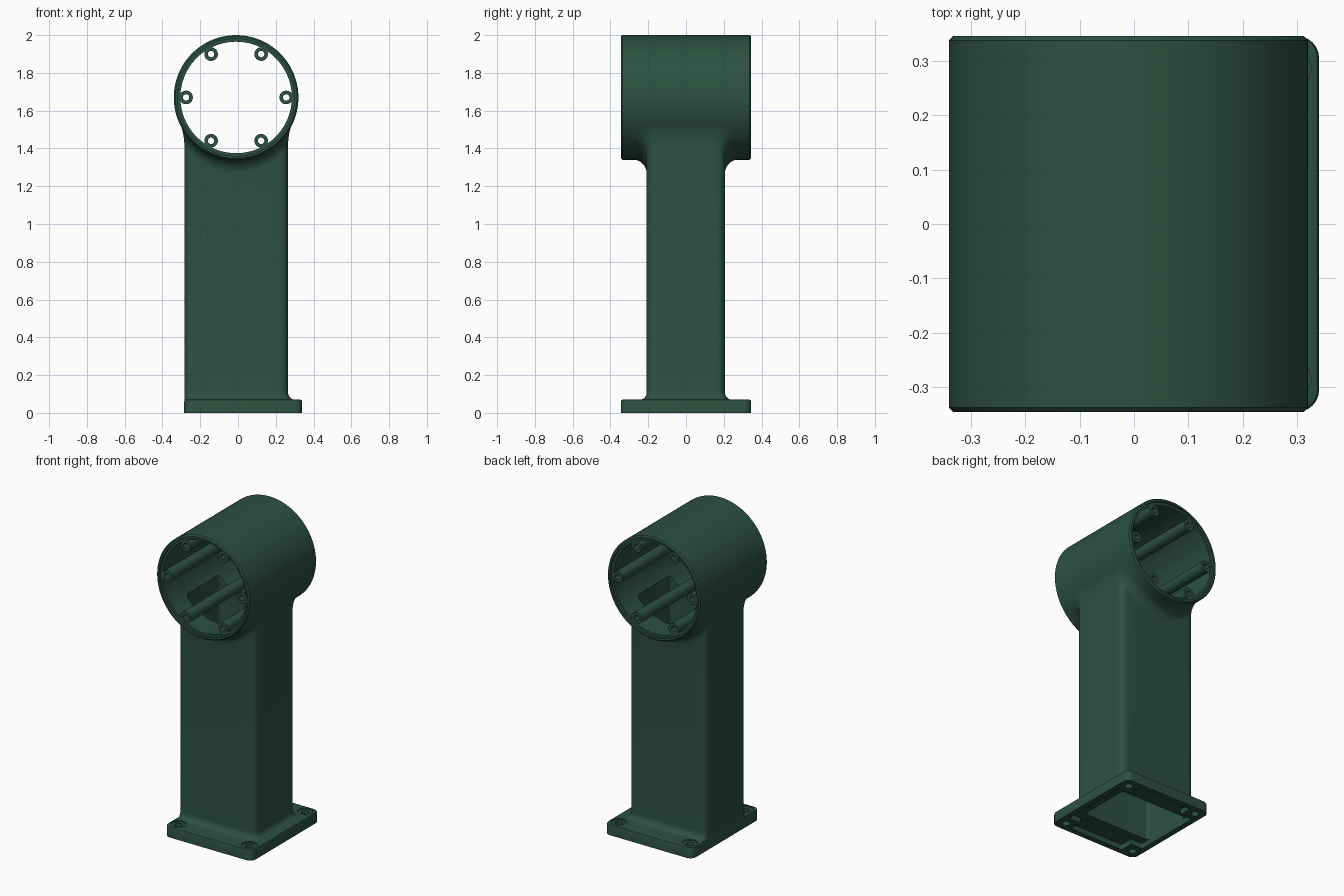
import bpy, bmesh
from math import sin, cos, pi, sqrt

if "Cube" in bpy.data.objects:
    bpy.data.objects.remove(bpy.data.objects["Cube"])

CX, CZ, R = -0.01, 1.67, 0.33       # barrel axis and radius
green = bpy.data.materials.new("dark_green")
green.diffuse_color = (0.025, 0.082, 0.053, 1)
green.use_nodes = True
green.node_tree.nodes["Principled BSDF"].inputs["Base Color"].default_value = green.diffuse_color


def loft(name, rings):
    """Closed solid through a list of rings of equal point count."""
    bm = bmesh.new()
    vs = [[bm.verts.new(p) for p in ring] for ring in rings]
    n = len(vs[0])
    for a, b in zip(vs, vs[1:]):
        for i in range(n):
            j = (i + 1) % n
            bm.faces.new((a[i], a[j], b[j], b[i]))
    bm.faces.new(vs[0])
    bm.faces.new(vs[-1])
    bmesh.ops.recalc_face_normals(bm, faces=bm.faces)
    me = bpy.data.meshes.new(name)
    bm.to_mesh(me)
    bm.free()
    ob = bpy.data.objects.new(name, me)
    bpy.context.collection.objects.link(ob)
    me.materials.append(green)
    return ob


def ycyl(name, x, z, prof, n):
    """Turned solid along y; prof is a list of (radius, y)."""
    return loft(name, [[(x + r * cos(2 * pi * i / n), y, z + r * sin(2 * pi * i / n))
                        for i in range(n)] for r, y in prof])


def zcyl(name, x, y, r, z0, z1, n=32):
    return loft(name, [[(x + r * cos(2 * pi * i / n), y + r * sin(2 * pi * i / n), z)
                        for i in range(n)] for z in (z0, z1)])


def section(x0, x1, y0, y1, r, sub=1, arc=6):
    """Rounded rectangle as (x, y, nx, ny) points with subdivided sides."""
    corners = [(x1 - r, y1 - r), (x0 + r, y1 - r), (x0 + r, y0 + r), (x1 - r, y0 + r)]
    pts = []
    for k, (cx, cy) in enumerate(corners):
        for i in range(arc + 1):
            a = (k + i / arc) * pi / 2
            pts.append((cx + r * cos(a), cy + r * sin(a), cos(a), sin(a)))
        px, py, nx, ny = pts[-1]
        a = (k + 1) * pi / 2
        qx, qy = corners[(k + 1) % 4]
        qx, qy = qx + r * cos(a), qy + r * sin(a)
        for i in range(1, sub):
            t = i / sub
            pts.append((px + (qx - px) * t, py + (qy - py) * t, nx, ny))
    return pts


def block(name, x0, x1, y0, y1, r, z0, z1, bevel=0.0):
    levels = [(0, z0), (0, z1)]
    if bevel:
        levels = [(0, z0), (0, z1 - bevel), (bevel * 0.3, z1 - bevel * 0.3), (bevel, z1)]
    s = section(x0, x1, y0, y1, r)
    return loft(name, [[(x - nx * d, y - ny * d, z) for x, y, nx, ny in s] for d, z in levels])


def boolean(ob, other, op):
    other.hide_render = True
    m = ob.modifiers.new(op, 'BOOLEAN')
    m.operation, m.solver, m.object = op, 'EXACT', other
    bpy.context.view_layer.objects.active = ob
    bpy.ops.object.modifier_apply(modifier=m.name)
    bpy.data.objects.remove(other)


# barrel with softened rims
body = ycyl("pedestal_body", CX, CZ, [(R - .008, -.345), (R, -.337), (R, .337), (R - .008, .345)], 128)

# post: flared into the flange below and filleted into the barrel above
sec = section(-0.284, 0.265, -0.208, 0.206, 0.04, sub=14)
steps = [i / 8 * pi / 2 for i in range(9)]


def low_ring(d, z):
    return [(x + d * max(nx, 0), y + d * ny, z) for x, y, nx, ny in sec]


def high_ring(t):
    ring = []
    for x, y, nx, ny in sec:
        x += 0.02 * (1 - cos(t)) * nx
        y += 0.075 * (1 - cos(t)) * ny
        z = CZ - sqrt(R * R - (x - CX) ** 2) - 0.075 * (1 - sin(t)) + 0.002
        ring.append((x, y, z))
    return ring


rings = [low_ring(0.04, 0.05)]
rings += [low_ring(0.04 * (1 - sin(t)), 0.069 + 0.04 * (1 - cos(t))) for t in steps]
rings += [high_ring(t) for t in steps]
rings.append([(x, y, 1.6) for x, y, z in rings[-1]])
boolean(body, loft("post", rings), 'UNION')

# base flange, flush with the post on the left
boolean(body, block("flange", -0.285, 0.34, -0.345, 0.345, 0.04, 0, 0.07, 0.01), 'UNION')

# bore with shallow counterbored ends
boolean(body, ycyl("bore", CX, CZ, [(.31, -.4), (.31, -.33), (.295, -.33),
                                    (.295, .33), (.31, .33), (.31, .4)], 128), 'DIFFERENCE')
# hollow post, and recess under the flange that leaves corner pads
boolean(body, block("cavity", -0.25, 0.23, -0.172, 0.17, 0.02, -0.1, 1.6), 'DIFFERENCE')
boolean(body, block("recess_x", -0.25, 0.305, -0.225, 0.225, 0.01, -0.1, 0.035), 'DIFFERENCE')
boolean(body, block("recess_y", -0.165, 0.22, -0.31, 0.31, 0.01, -0.1, 0.034), 'DIFFERENCE')

# bolt holes with spot faces
for x in (-0.225, 0.28):
    for y in (-0.285, 0.285):
        boolean(body, zcyl("spot_face", x, y, 0.045, 0.063, 0.14), 'DIFFERENCE')
        boolean(body, zcyl("bolt_hole", x, y, 0.023, -0.1, 0.2), 'DIFFERENCE')

# six screw bosses along the bore
bosses = []
for k in range(6):
    a = k * pi / 3
    x, z = CX + 0.265 * cos(a), CZ + 0.265 * sin(a)
    boss = ycyl(f"screw_boss_{k + 1}", x, z, [(.036, -.329), (.036, .329)], 32)
    boolean(boss, ycyl("screw_hole", x, z, [(.017, -.4), (.017, .4)], 24), 'DIFFERENCE')
    bosses.append(boss)

# smooth shading with crisp edges
bpy.ops.object.select_all(action='DESELECT')
for ob in [body] + bosses:
    ob.hide_render = False
    ob.select_set(True)
bpy.context.view_layer.objects.active = body
bpy.ops.object.shade_smooth_by_angle(angle=0.6)
